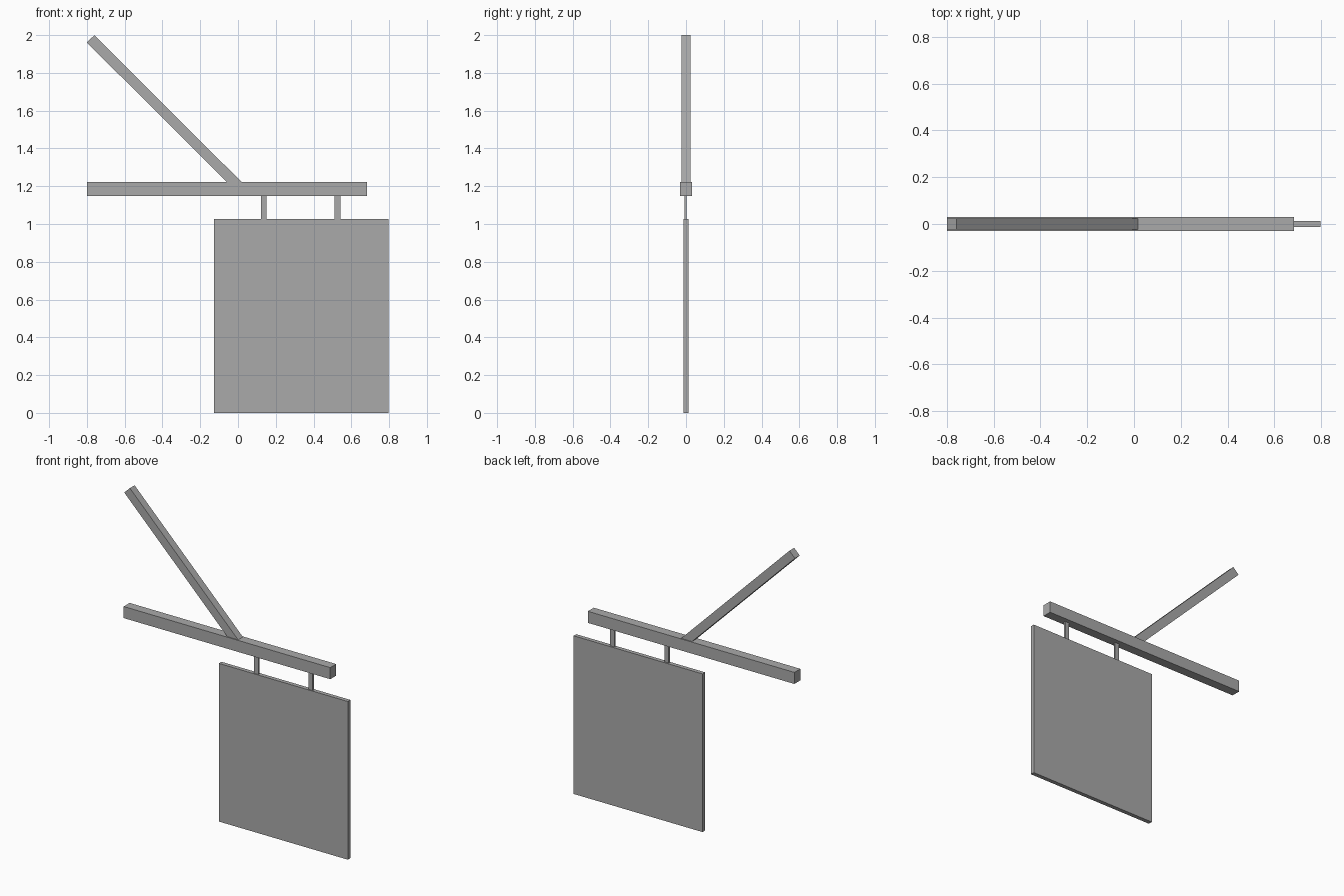
import bpy
import bmesh

cube = bpy.data.objects.get("Cube")
if cube:
    bpy.data.objects.remove(cube, do_unlink=True)

grey = bpy.data.materials.new("plain grey")
grey.use_nodes = True
colour = (0.4, 0.4, 0.4, 1)
grey.diffuse_color = colour
grey.node_tree.nodes["Principled BSDF"].inputs["Base Color"].default_value = colour


def slab(name, outline, depth, y=0):
    """Extrude an x-z outline through its depth, centred on y."""
    bm = bmesh.new()
    face = bm.faces.new([bm.verts.new((x, y - depth / 2, z)) for x, z in outline])
    new = bmesh.ops.extrude_face_region(bm, geom=[face])["geom"]
    verts = [v for v in new if isinstance(v, bmesh.types.BMVert)]
    bmesh.ops.translate(bm, verts=verts, vec=(0, depth, 0))
    bmesh.ops.recalc_face_normals(bm, faces=bm.faces)
    mesh = bpy.data.meshes.new(name)
    bm.to_mesh(mesh)
    bm.free()
    mesh.materials.append(grey)
    obj = bpy.data.objects.new(name, mesh)
    bpy.context.collection.objects.link(obj)
    return obj


def box(name, x0, x1, z0, z1, depth, y=0):
    return slab(name, [(x0, z0), (x1, z0), (x1, z1), (x0, z1)], depth, y)


board_top, beam_bottom, beam_top = 1.027, 1.148, 1.223

# Hanging board and the horizontal beam above it
box("sign_board", -0.128, 0.798, 0, board_top, 0.027)
box("beam", -0.8, 0.684, beam_bottom, beam_top, 0.061)

# Two flat straps joining board to beam
for side, x in (("right", 0.137), ("left", 0.527)):
    box(side + "_hanger", x - 0.015, x + 0.015, board_top, beam_bottom, 0.011, -0.002)

# Diagonal brace, square at the top and mitred where it meets the beam
slab("diagonal_brace",
     [(-0.06, beam_top), (0.018, beam_top), (-0.76, 2.0), (-0.8, 1.961)], 0.049)
